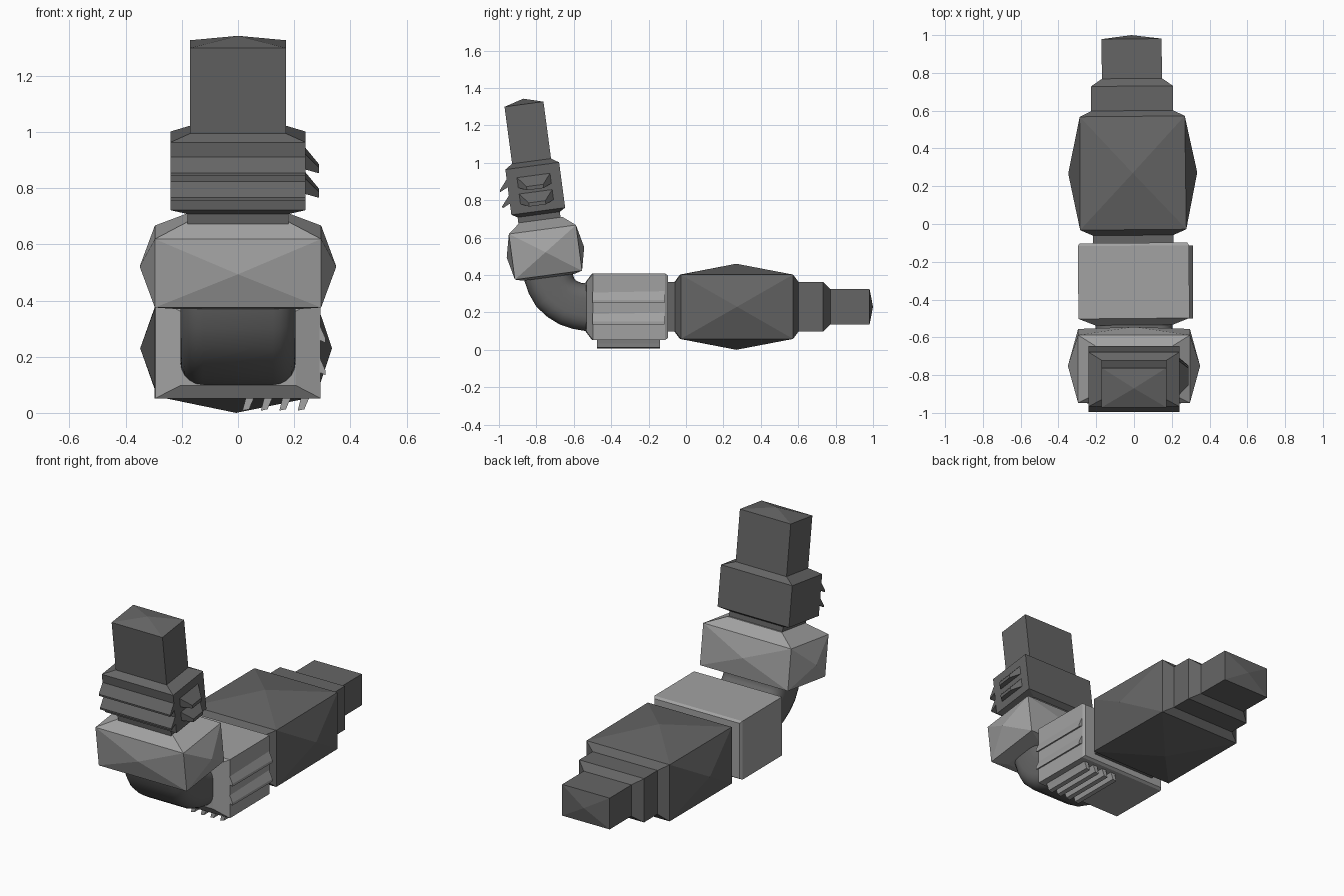
import bpy, bmesh
from math import radians, cos, sin, pi
from mathutils import Matrix, Vector

if "Cube" in bpy.data.objects:
    bpy.data.objects.remove(bpy.data.objects["Cube"])


def material(name, v):
    m = bpy.data.materials.new(name)
    m.diffuse_color = (v, v, v, 1)
    m.use_nodes = True
    m.node_tree.nodes["Principled BSDF"].inputs["Base Color"].default_value = m.diffuse_color
    return m


DARK = material("dark_grey", 0.13)
LIGHT = material("light_grey", 0.36)


def finish(bm, name, mat):
    bmesh.ops.recalc_face_normals(bm, faces=bm.faces)
    mesh = bpy.data.meshes.new(name)
    bm.to_mesh(mesh)
    bm.free()
    obj = bpy.data.objects.new(name, mesh)
    bpy.context.collection.objects.link(obj)
    mesh.materials.append(mat)
    return obj


def skin(bm, rings):
    """Join rings of vertices; returns side faces per segment and both caps."""
    n = len(rings[0])
    segs = [[bm.faces.new((a[i], a[(i + 1) % n], b[(i + 1) % n], b[i]))
             for i in range(n)] for a, b in zip(rings, rings[1:])]
    return segs, bm.faces.new(rings[0]), bm.faces.new(rings[-1])


def stepped_block(name, frame, sections, mat, bulge=None, tip=0, shift=0):
    """Rectangular sections (t, half_x, half_u) stacked along local z.
    bulge = (segment, x rise, u rise) raises pyramids on that segment's sides."""
    bm = bmesh.new()
    rings = [[bm.verts.new((sx * hx, su * hu + shift, t))
              for sx, su in ((-1, -1), (1, -1), (1, 1), (-1, 1))]
             for t, hx, hu in sections]
    segs, _, end = skin(bm, rings)
    if bulge:
        seg, rx, ru = bulge
        for i, f in enumerate(segs[seg]):
            d = (Vector((0, -ru, 0)), Vector((rx, 0, 0)),
                 Vector((0, ru, 0)), Vector((-rx, 0, 0)))[i]
            bmesh.ops.poke(bm, faces=[f])["verts"][0].co += d
    if tip:
        bmesh.ops.poke(bm, faces=[end])["verts"][0].co.z += tip
    bm.transform(frame)
    return finish(bm, name, mat)


def fin(name, frame, base, along, out, down, profile, mat):
    """Hooked fin: profile of (out, down, half length) points."""
    bm = bmesh.new()
    base, along, out, down = map(Vector, (base, along, out, down))
    rings = [[bm.verts.new(base + out * o + down * d + along * h * s)
              for o, d, h in profile] for s in (-1, 1)]
    skin(bm, rings)
    bm.transform(frame)
    return finish(bm, name, mat)


# Frames: lying rear half (slightly yawed) and leaning upright half
lying = (Matrix.Translation((0, -0.5, 0.23)) @ Matrix.Rotation(radians(0.5), 4, 'Z')
         @ Matrix.Translation((0, 0.5, 0)) @ Matrix.Rotation(radians(-90), 4, 'X'))
upright = Matrix.Translation((0, -0.7515, 0.521)) @ Matrix.Rotation(radians(7.6), 4, 'X')
world = Matrix.Identity(4)

# Rear body with stepped tail
stepped_block("rear_body", lying,
              [(-0.13, 0.213, 0.132), (-0.06, 0.213, 0.132), (-0.03, 0.281, 0.172),
               (0.57, 0.278, 0.172), (0.60, 0.217, 0.133), (0.73, 0.217, 0.133),
               (0.77, 0.159, 0.095), (0.98, 0.159, 0.095)],
              DARK, bulge=(2, 0.062, 0.058), tip=0.02)

# Middle block
stepped_block("middle_block", lying,
              [(-0.535, 0.205, 0.132), (-0.50, 0.294, 0.178),
               (-0.115, 0.294, 0.178), (-0.10, 0.285, 0.168)], LIGHT)

# Lower collar of the upright half
stepped_block("upright_collar", upright,
              [(-0.135, 0.21, 0.137), (-0.123, 0.296, 0.181),
               (0.123, 0.296, 0.181), (0.175, 0.182, 0.116)],
              LIGHT, bulge=(1, 0.054, 0.028))

# Upper body with neck and top post
stepped_block("upright_body", upright,
              [(0.15, 0.18, 0.114), (0.205, 0.18, 0.114), (0.223, 0.24, 0.145),
               (0.467, 0.24, 0.145), (0.493, 0.171, 0.105), (0.80, 0.171, 0.105)],
              DARK, tip=0.03, shift=-0.009)

# Rounded elbow: rounded rectangle swept between outer and inner edge points
outer = [(-0.50, 0.10), (-0.535, 0.10), (-0.605, 0.112), (-0.675, 0.135),
         (-0.74, 0.175), (-0.80, 0.23), (-0.84, 0.30), (-0.868, 0.38), (-0.88, 0.45)]
inner = [(-0.50, 0.355), (-0.535, 0.355), (-0.56, 0.358), (-0.575, 0.364),
         (-0.59, 0.372), (-0.598, 0.382), (-0.602, 0.393), (-0.606, 0.41), (-0.615, 0.47)]
bm = bmesh.new()
rings = []
for o, i in zip(outer, inner):
    o, i = Vector((0, *o)), Vector((0, *i))
    mid, up = (o + i) / 2, (i - o).normalized()
    hu, r = (i - o).length / 2, 0.08
    ring = []
    for k, (sx, su) in enumerate(((1, 1), (-1, 1), (-1, -1), (1, -1))):
        for j in range(6):
            a = k * pi / 2 + j * pi / 10
            ring.append(bm.verts.new(mid + up * (su * (hu - r) + r * sin(a))
                                     + Vector((sx * (0.205 - r) + r * cos(a), 0, 0))))
    rings.append(ring)
skin(bm, rings)
elbow = finish(bm, "elbow", DARK)
bpy.context.view_layer.objects.active = elbow
elbow.select_set(True)
bpy.ops.object.shade_smooth_by_angle(angle=radians(40))

# Fins on the front and right side of the upright body, and the middle block's side
for n in range(2):
    v = 0.417 - n * 0.088
    fin(f"front_fin_{n + 1}", upright, (0, -0.152, v), (1, 0, 0), (0, -1, 0), (0, 0, -1),
        [(0, 0, 0.24), (0.045, 0.055, 0.24), (0.045, 0.066, 0.24), (0, 0.045, 0.24)], DARK)
    fin(f"side_fin_{n + 1}", upright, (0.239, -0.009, v), (0, 1, 0), (1, 0, 0), (0, 0, -1),
        [(0, 0, 0.09), (0.05, 0.055, 0.045), (0.05, 0.075, 0.045), (0, 0.055, 0.09)], DARK)
    fin(f"block_side_fin_{n + 1}", world, (0.29, -0.307, 0.315 - n * 0.115),
        (0, 1, 0), (1, 0, 0), (0, 0, -1),
        [(0, 0, 0.192), (0.022, 0.05, 0.192), (0.022, 0.066, 0.192), (0, 0.055, 0.192)], LIGHT)

# Row of fins under the middle block
for n in range(4):
    fin(f"bottom_fin_{n + 1}", world, (0.058 + n * 0.0655, -0.307, 0.055),
        (0, 1, 0), (0, 0, -1), (-1, 0, 0),
        [(0, 0, 0.168), (0.022, 0.01, 0.168), (0.042, 0.018, 0.168),
         (0.047, 0.042, 0.168), (0, 0.03, 0.168)], LIGHT)
